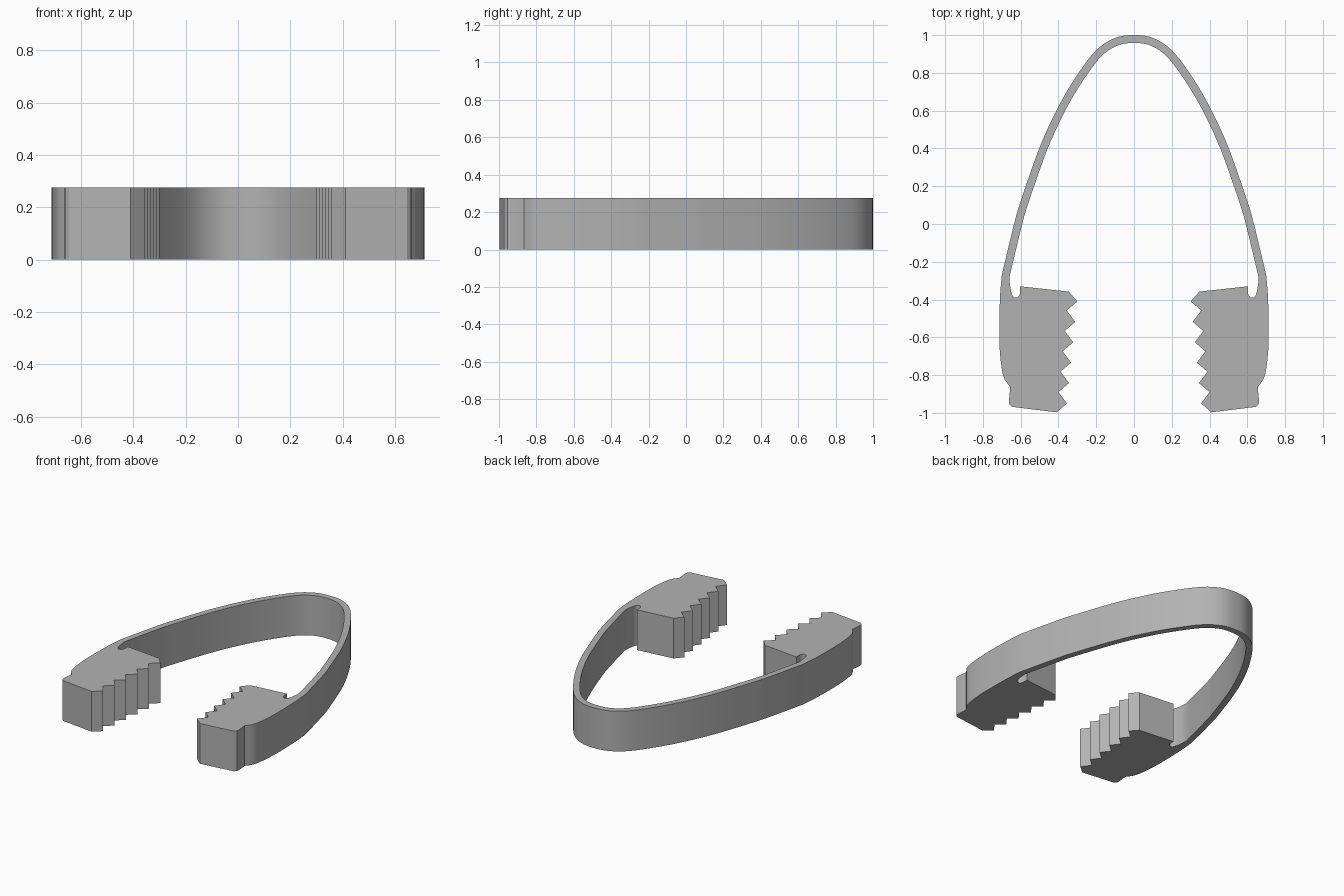
import bpy, bmesh
from mathutils import Vector

HEIGHT = 0.275
BAND = 0.042

cube = bpy.data.objects.get("Cube")
if cube:
    bpy.data.objects.remove(cube)


def spline(points, steps):
    """Smooth curve through the points."""
    p = [Vector(q) for q in points]
    p = [p[0] * 2 - p[1]] + p + [p[-1] * 2 - p[-2]]
    out = []
    for a, b, c, d in zip(p, p[1:], p[2:], p[3:]):
        for i in range(steps):
            t = i / steps
            out.append(0.5 * (2 * b + (c - a) * t + (2 * a - 5 * b + 4 * c - d) * t * t
                              + (3 * b - a - 3 * c + d) * t ** 3))
    return out + [p[-2]]


def offset(points, dist):
    """Parallel curve on the inner side."""
    out = []
    for i, q in enumerate(points):
        d = (points[min(i + 1, len(points) - 1)] - points[max(i - 1, 0)]).normalized()
        out.append(q + Vector((d.y, -d.x)) * dist)
    return out


# Spring band: the crown and one arm, then its inner side
arch = [(-0.1, 0.985), (0, 1), (0.1, 0.985), (0.2, 0.92), (0.3, 0.79), (0.4, 0.622),
        (0.5, 0.405), (0.6, 0.12), (0.635, 0), (0.7, -0.27)]
outer = spline(arch, 5)[5:]
inner = offset(outer, BAND)

# Jaw: curved back and heel, toothed grip, slot beside the arm
back = spline([(0.7, -0.27), (0.71, -0.4), (0.713, -0.6), (0.706, -0.72),
               (0.69, -0.81), (0.655, -0.865)], 4)[1:]
heel = [(0.662, -0.935), (0.66, -0.955), (0.645, -0.968), (0.41, -0.997)]
teeth = []
for i in range(6):
    teeth.append((0.355 - 0.011 * i, -0.95 + 0.108 * i))
    if i < 5:
        teeth.append((0.4 - 0.011 * i, -0.89 + 0.108 * i))
shoulder = [(0.345, -0.358), (0.603, -0.33)]
slot = spline([(0.603, -0.365), (0.61, -0.382), (0.625, -0.39), (0.642, -0.382),
               (0.652, -0.35), (0.658, -0.31)], 3)

half = outer + back + [Vector(q) for q in heel + teeth + shoulder] + slot + inner[::-1]
mirrored = [Vector((-q.x, q.y)) for q in half[-2:0:-1]]
outline = half + mirrored

# Extrude the outline into the clip
bm = bmesh.new()
base = bm.faces.new([bm.verts.new((q.x, q.y, 0)) for q in outline])
top = bmesh.ops.extrude_face_region(bm, geom=[base], use_keep_orig=True)
bmesh.ops.translate(bm, vec=(0, 0, HEIGHT),
                    verts=[v for v in top["geom"] if isinstance(v, bmesh.types.BMVert)])
bmesh.ops.recalc_face_normals(bm, faces=bm.faces)
mesh = bpy.data.meshes.new("spring_clip")
bm.to_mesh(mesh)
bm.free()

clip = bpy.data.objects.new("spring_clip", mesh)
bpy.context.collection.objects.link(clip)

# Plain grey plastic
grey = bpy.data.materials.new("grey plastic")
grey.use_nodes = True
colour = (0.45, 0.45, 0.45, 1)
grey.diffuse_color = colour
grey.node_tree.nodes["Principled BSDF"].inputs["Base Color"].default_value = colour
mesh.materials.append(grey)

bpy.ops.object.select_all(action="DESELECT")
clip.select_set(True)
bpy.context.view_layer.objects.active = clip
bpy.ops.object.shade_smooth_by_angle(angle=0.5)
